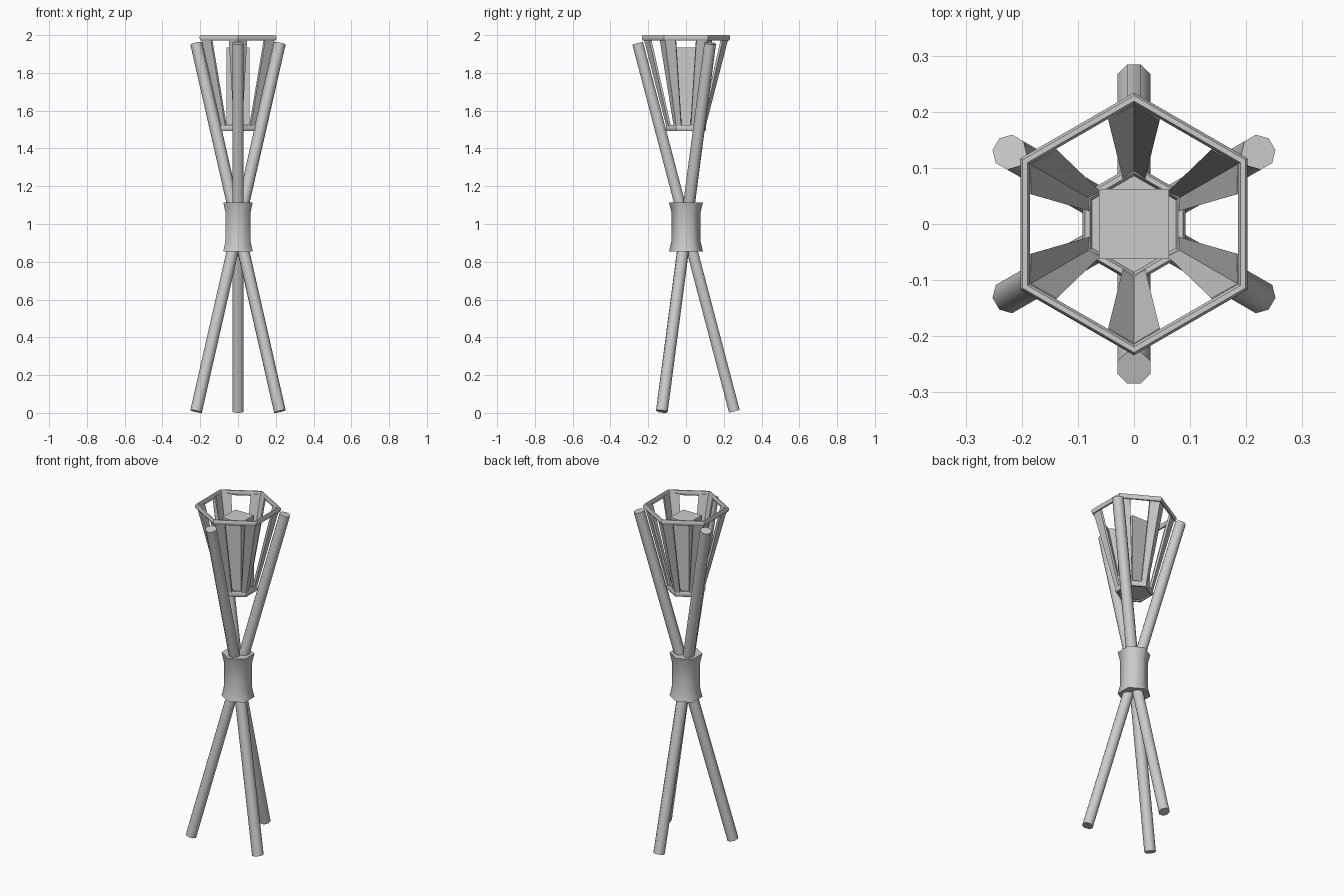
import bpy, bmesh
from math import sin, cos, pi, radians
from mathutils import Vector

if "Cube" in bpy.data.objects:
    bpy.data.objects.remove(bpy.data.objects["Cube"])


def make(name, verts, faces, smooth=None):
    me = bpy.data.meshes.new(name)
    me.from_pydata([tuple(v) for v in verts], [], faces)
    bm = bmesh.new()
    bm.from_mesh(me)
    bmesh.ops.recalc_face_normals(bm, faces=bm.faces)
    bm.to_mesh(me)
    bm.free()
    ob = bpy.data.objects.new(name, me)
    bpy.context.collection.objects.link(ob)
    if smooth:
        bpy.ops.object.select_all(action='DESELECT')
        bpy.context.view_layer.objects.active = ob
        ob.select_set(True)
        bpy.ops.object.shade_smooth_by_angle(angle=radians(smooth))
    return ob


def corner(i, r, z):
    # hexagon corner, first corner on +y
    a = pi / 2 + i * pi / 3
    return Vector((r * cos(a), r * sin(a), z))


def hex_lathe(name, profile, closed, smooth=None):
    # sweep a (radius, z) profile around six corners
    n = len(profile)
    verts = [corner(i, r, z) for i in range(6) for r, z in profile]
    faces = [(i * n + j, i * n + (j + 1) % n,
              (i + 1) % 6 * n + (j + 1) % n, (i + 1) % 6 * n + j)
             for i in range(6) for j in range(n if closed else n - 1)]
    if not closed:
        faces += [tuple(i * n for i in range(6)),
                  tuple(i * n + n - 1 for i in range(6))]
    return make(name, verts, faces, smooth)


def pole(name, a, b, r, sides=8):
    # straight pole with end cuts square to its axis
    d = (b - a).normalized()
    u = d.cross(Vector((0, 0, 1))).normalized()
    w = d.cross(u)
    verts = []
    for p in (a, b):
        for k in range(sides):
            t = 2 * pi * (k + 0.5) / sides
            verts.append(p + r * (cos(t) * u + sin(t) * w))
    faces = [(k, (k + 1) % sides, (k + 1) % sides + sides, k + sides)
             for k in range(sides)]
    faces += [tuple(range(sides)), tuple(range(sides, 2 * sides))]
    return make(name, verts, faces, 50)


# three crossing poles
for i in range(3):
    pole(f"pole_{i + 1}", corner(2 * i, 0.256, 0.008),
         corner(2 * i + 3, 0.256, 1.957), 0.0315)

# binding collar around the crossing
hex_lathe("binding_collar", [(0.09, 0.855), (0.078, 0.905), (0.076, 0.985),
                             (0.078, 1.065), (0.09, 1.115)], False, 65)


# basket rims
def ring(name, r, z, w, h):
    hex_lathe(name, [(r + w, z - h / 2), (r + w, z + h / 2), (r + w / 2, z + h),
                     (r - w / 2, z + h), (r - w, z + h / 2), (r - w, z - h / 2),
                     (r - w / 2, z - h), (r + w / 2, z - h)], True, 50)


ring("top_rim", 0.224, 1.986, 0.010, 0.014)
ring("bottom_rim", 0.096, 1.508, 0.010, 0.016)

# basket floor
hex_lathe("basket_floor", [(0.095, 1.498), (0.095, 1.515)], False)

# folded slats wrapping each basket corner
for i in range(6):
    verts = []
    for r, z in ((0.101, 1.505), (0.225, 1.985)):
        c = corner(i, r, z)
        verts += [c.lerp(corner(i - 1, r, z), 0.25), c,
                  c.lerp(corner(i + 1, r, z), 0.25)]
    inner = [v - Vector((v.x, v.y, 0)).normalized() * 0.012 for v in verts]
    faces = [(0, 1, 4, 3), (1, 2, 5, 4), (6, 7, 10, 9), (7, 8, 11, 10),
             (0, 1, 7, 6), (1, 2, 8, 7), (3, 4, 10, 9), (4, 5, 11, 10),
             (0, 3, 9, 6), (2, 5, 11, 8)]
    make(f"basket_slat_{i + 1}", verts + inner, faces)

# fuel block standing in the basket
s = 0.062
make("fuel_block",
     [(x, y, z) for z in (1.51, 1.935)
      for x, y in ((-s, -s), (s, -s), (s, s), (-s, s))],
     [(0, 1, 2, 3), (4, 5, 6, 7)] +
     [(k, (k + 1) % 4, (k + 1) % 4 + 4, k + 4) for k in range(4)])
